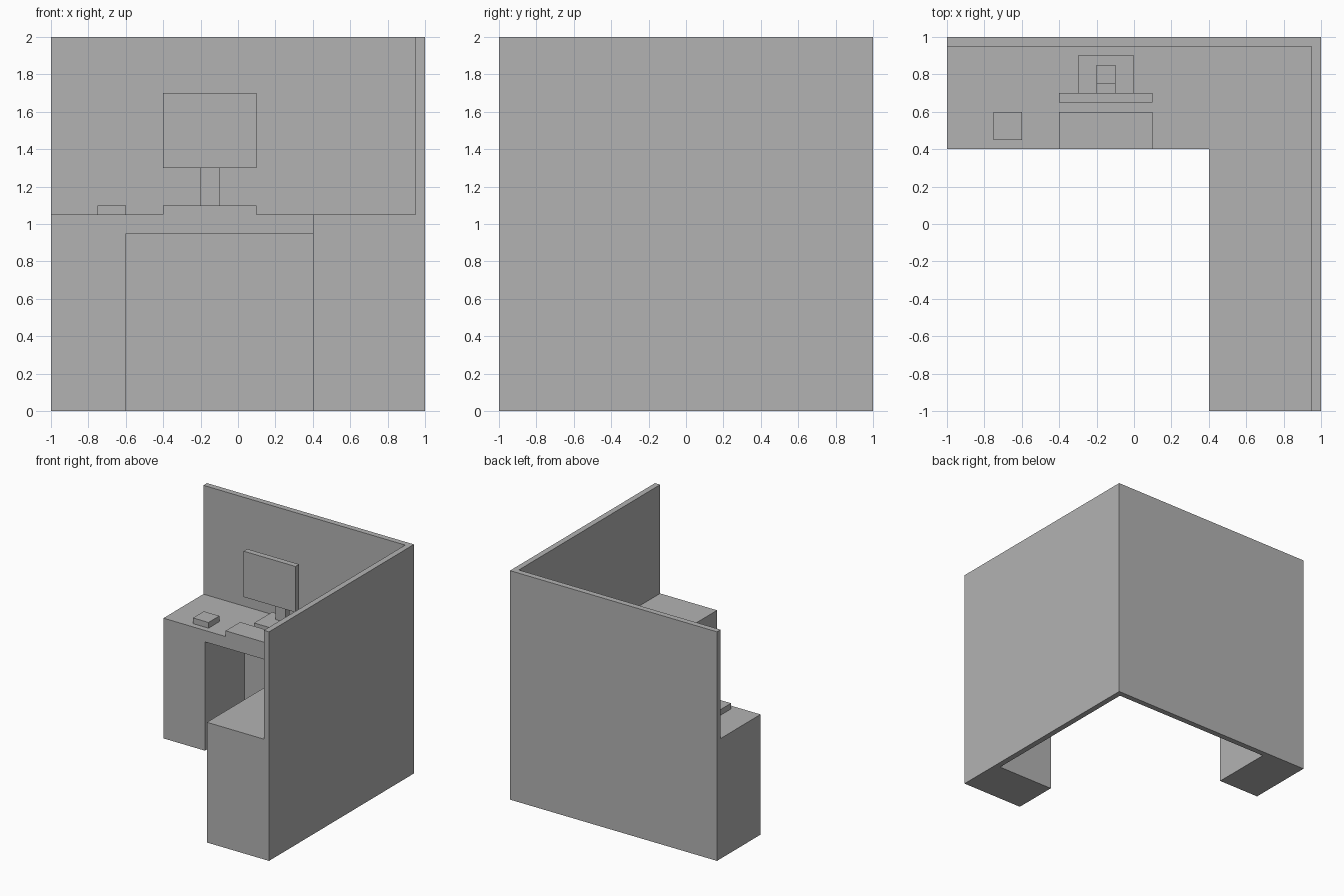
import bpy
import bmesh

cube = bpy.data.objects.get("Cube")
if cube:
    bpy.data.objects.remove(cube, do_unlink=True)

GREY = (0.45, 0.45, 0.45, 1)
grey = bpy.data.materials.new("plain_grey")
grey.use_nodes = True
grey.diffuse_color = GREY
for node in grey.node_tree.nodes:
    if node.type == 'BSDF_PRINCIPLED':
        node.inputs["Base Color"].default_value = GREY


def prism(name, outline, z0, z1):
    """Extrude a flat outline upward from z0 to z1."""
    bm = bmesh.new()
    base = bm.faces.new([bm.verts.new((x, y, z0)) for x, y in outline])
    new = bmesh.ops.extrude_face_region(bm, geom=[base], use_keep_orig=True)
    for v in new["geom"]:
        if isinstance(v, bmesh.types.BMVert):
            v.co.z = z1
    bmesh.ops.recalc_face_normals(bm, faces=bm.faces)
    mesh = bpy.data.meshes.new(name)
    bm.to_mesh(mesh)
    bm.free()
    mesh.materials.append(grey)
    obj = bpy.data.objects.new(name, mesh)
    bpy.context.collection.objects.link(obj)
    return obj


def box(name, x, y, z):
    (x0, x1), (y0, y1) = x, y
    return prism(name, [(x0, y0), (x1, y0), (x1, y1), (x0, y1)], *z)


def corner(x_left, y_back, x_right, y_front, inner_x, inner_y):
    """L-shaped outline hugging the back and the +x side."""
    return [(x_left, inner_y), (inner_x, inner_y), (inner_x, y_front),
            (x_right, y_front), (x_right, y_back), (x_left, y_back)]


# Partition walls and desk
prism("partition_walls", corner(-1, 1, 1, -1, 0.95, 0.95), 0, 2)
prism("desk_top", corner(-1, 0.95, 0.95, -1, 0.4, 0.4), 0.95, 1.05)
box("back_pedestal", (-1, -0.6), (0.4, 0.95), (0, 0.95))
box("side_pedestal", (0.4, 0.95), (-1, -0.6), (0, 0.95))

# Things on the desk
box("keyboard", (-0.4, 0.1), (0.4, 0.6), (1.05, 1.1))
box("mouse", (-0.75, -0.6), (0.45, 0.6), (1.05, 1.1))

# Monitor on its stand
box("monitor_base", (-0.3, 0), (0.65, 0.9), (1.05, 1.1))
box("monitor_post", (-0.2, -0.1), (0.8, 0.85), (1.1, 1.5))
box("monitor_arm", (-0.2, -0.1), (0.75, 0.8), (1.4, 1.5))
box("monitor_mount", (-0.2, -0.1), (0.7, 0.75), (1.4, 1.55))
box("monitor_screen", (-0.4, 0.1), (0.65, 0.7), (1.3, 1.7))
